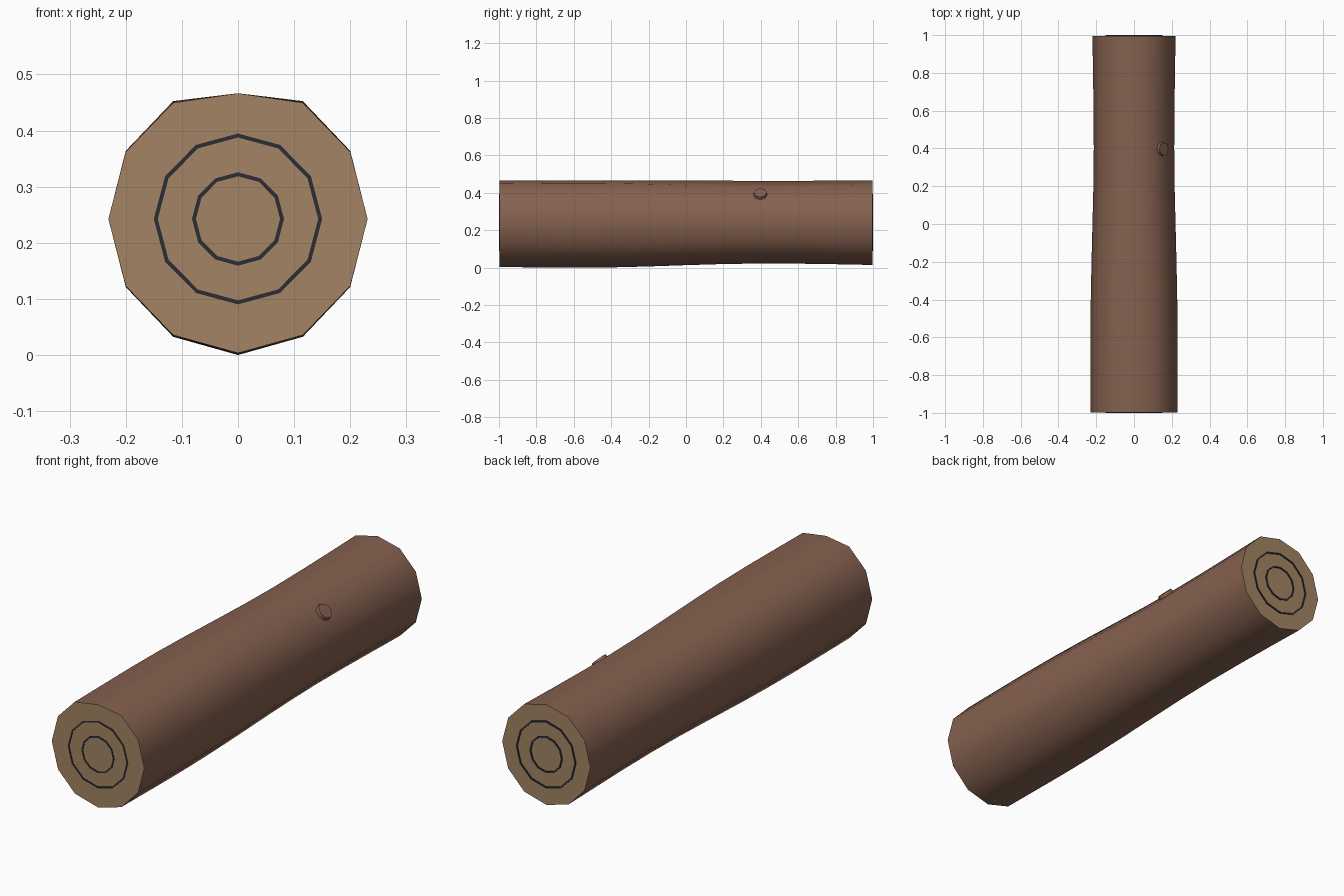
import bpy, bmesh, math
from mathutils import Vector

if "Cube" in bpy.data.objects:
    bpy.data.objects.remove(bpy.data.objects["Cube"])

SIDES = 12
CENTRE_Z = 0.2425


def material(name, colour):
    m = bpy.data.materials.new(name)
    m.use_nodes = True
    m.diffuse_color = (*colour, 1)
    bsdf = m.node_tree.nodes["Principled BSDF"]
    bsdf.inputs["Base Color"].default_value = (*colour, 1)
    bsdf.inputs["Roughness"].default_value = 0.9
    return m


bark = material("bark brown", (0.235, 0.120, 0.079))
wood = material("cut wood", (0.36, 0.23, 0.125))
dark = material("growth ring dark", (0.025, 0.025, 0.036))


def finish(name, bm, mats):
    bmesh.ops.recalc_face_normals(bm, faces=bm.faces)
    mesh = bpy.data.meshes.new(name)
    bm.to_mesh(mesh)
    bm.free()
    for m in mats:
        mesh.materials.append(m)
    ob = bpy.data.objects.new(name, mesh)
    bpy.context.collection.objects.link(ob)
    return ob


def smooth(ob, degrees):
    bpy.ops.object.select_all(action="DESELECT")
    ob.select_set(True)
    bpy.context.view_layer.objects.active = ob
    bpy.ops.object.shade_smooth_by_angle(angle=math.radians(degrees))


def loop(bm, rx, rz, y):
    angles = [2 * math.pi * i / SIDES for i in range(SIDES)]
    return [bm.verts.new((rx * math.cos(a), y, CENTRE_Z + rz * math.sin(a))) for a in angles]


def bridge(bm, a, b):
    for i in range(len(a)):
        j = (i + 1) % len(a)
        bm.faces.new((a[i], a[j], b[j], b[i]))


# Log: gently waisted trunk, with its top line kept level
stations = [  # y, half width, half height
    (-0.998, 0.231, 0.239), (-0.8, 0.231, 0.241), (-0.6, 0.231, 0.2425),
    (-0.4, 0.229, 0.241), (-0.2, 0.225, 0.236), (0, 0.220, 0.229),
    (0.2, 0.215, 0.223), (0.4, 0.213, 0.220), (0.6, 0.214, 0.221),
    (0.8, 0.217, 0.224), (0.996, 0.220, 0.228)]
bm = bmesh.new()
loops = []
for y, rx, rz in stations:
    ring = loop(bm, rx, rz, y)
    top = ring[SIDES // 4]
    top.co.z = min(top.co.z, CENTRE_Z + 0.224)
    loops.append(ring)
for a, b in zip(loops, loops[1:]):
    bridge(bm, a, b)
bm.faces.new(loops[0])
bm.faces.new(loops[-1])
bm.normal_update()
for f in bm.faces:
    f.material_index = 1 if abs(f.normal.y) > 0.9 else 0
smooth(finish("log", bm, [bark, wood]), 50)

# Growth rings: thin plates on both cut ends
for end, sign in (("front", -1), ("back", 1)):
    for size, radius in (("outer", 0.150), ("inner", 0.082)):
        bm = bmesh.new()
        r = radius - 0.007
        inside, outside = sign * 0.99, sign * 1.0
        parts = [loop(bm, radius, radius * 1.015, inside), loop(bm, radius, radius * 1.015, outside),
                 loop(bm, r, r * 1.015, outside), loop(bm, r, r * 1.015, inside)]
        for a, b in zip(parts, parts[1:] + parts[:1]):
            bridge(bm, a, b)
        finish(f"{end}_{size}_growth_ring", bm, [dark])

# Knot: short stub of a branch on the upper left
bm = bmesh.new()
bmesh.ops.create_cone(bm, cap_ends=True, segments=8, radius1=0.042, radius2=0.034, depth=0.04)
knot = finish("branch_knot", bm, [bark])
axis = Vector((1, 0, 1)).normalized()
knot.rotation_mode = "QUATERNION"
knot.rotation_quaternion = axis.to_track_quat("Z", "Y")
knot.location = Vector((0, 0.397, CENTRE_Z)) + axis * 0.204
smooth(knot, 50)
